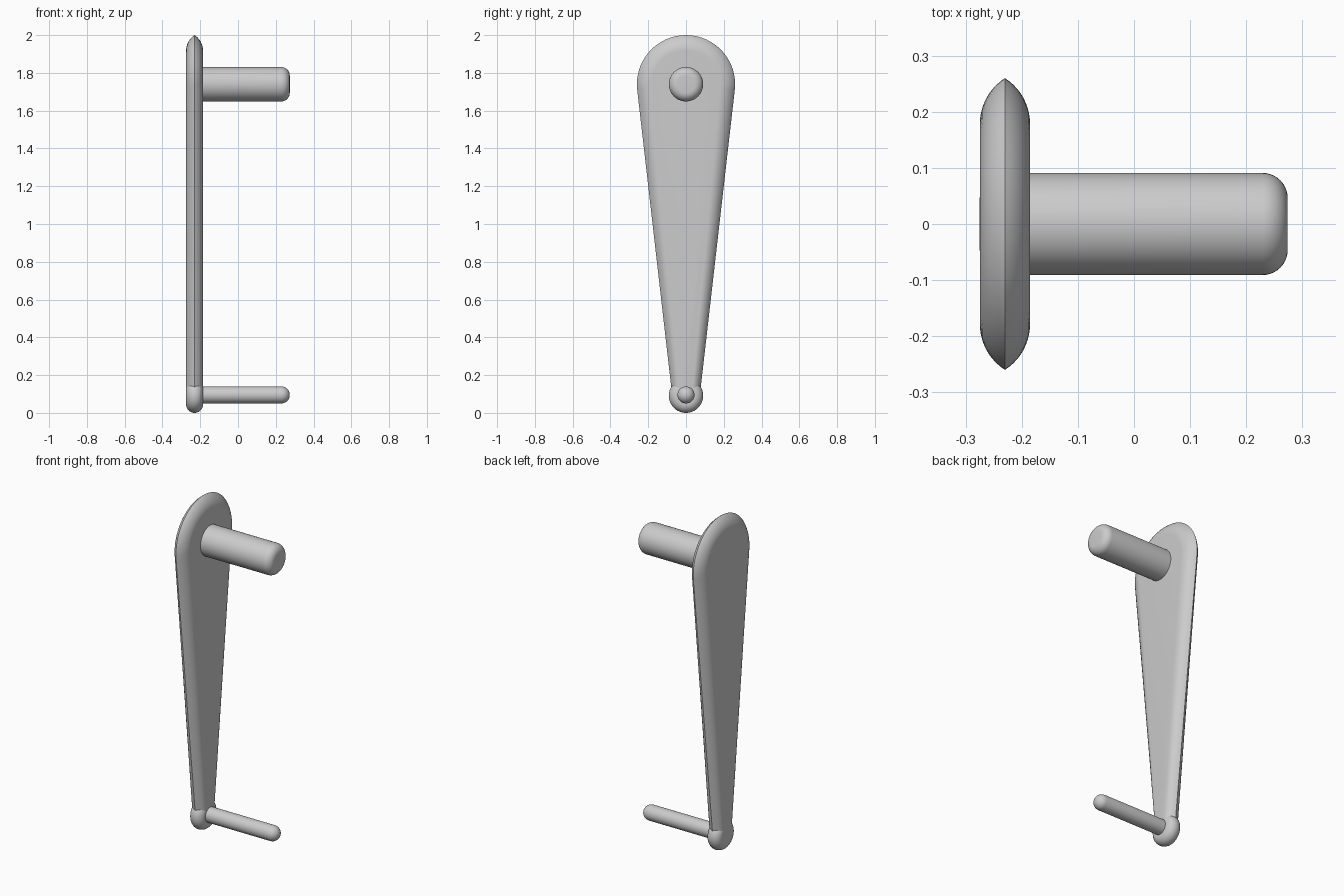
import bpy, bmesh
from math import sin, cos, pi, asin

if "Cube" in bpy.data.objects:
    bpy.data.objects.remove(bpy.data.objects["Cube"])

grey = bpy.data.materials.new("plain grey")
grey.diffuse_color = (0.6, 0.6, 0.6, 1)
grey.use_nodes = True
grey.node_tree.nodes["Principled BSDF"].inputs["Base Color"].default_value = grey.diffuse_color

PLATE_X = -0.23


def loft(name, rings):
    """Skin a list of closed rings, closing both ends."""
    bm = bmesh.new()
    vr = [[bm.verts.new(p) for p in ring] for ring in rings]
    n = len(vr[0])
    for a, b in zip(vr, vr[1:]):
        for i in range(n):
            j = (i + 1) % n
            bm.faces.new((a[i], a[j], b[j], b[i]))
    bm.faces.new(vr[0][::-1])
    bm.faces.new(vr[-1])
    bmesh.ops.recalc_face_normals(bm, faces=bm.faces)
    me = bpy.data.meshes.new(name)
    bm.to_mesh(me)
    bm.free()
    ob = bpy.data.objects.new(name, me)
    bpy.context.collection.objects.link(ob)
    me.materials.append(grey)
    bpy.ops.object.select_all(action='DESELECT')
    ob.select_set(True)
    bpy.context.view_layer.objects.active = ob
    bpy.ops.object.shade_smooth_by_angle(angle=pi / 6)
    return ob


def lathe(name, profile, z, n=48):
    """Turn (x, radius) points around an axis along x at height z."""
    return loft(name, [[(x, r * cos(2 * pi * i / n), z + r * sin(2 * pi * i / n))
                        for i in range(n)] for x, r in profile])


def rounded_end(x_end, radius, fillet, steps=10):
    """Profile points of a rounded rim ending at x_end."""
    return [(x_end - fillet + fillet * sin(t), radius - fillet + fillet * cos(t))
            for t in (pi / 2 * i / steps for i in range(steps + 1))]


# tapered arm: teardrop outline with a curved bevel to a sharp rim
def teardrop(x, r_top, r_low, z_top=1.74, z_low=0.095, n=32):
    a = asin((r_top - r_low) / (z_top - z_low))
    pts = []
    for r, z, t0, t1 in ((r_top, z_top, -a, pi + a), (r_low, z_low, pi + a, 2 * pi - a)):
        for i in range(n + 1):
            t = t0 + (t1 - t0) * i / n
            pts.append((x, r * cos(t), z + r * sin(t)))
    return pts


half, depth, rad, steps = 0.0448, 0.082, 0.0975, 10
tip = asin(depth / rad)
side = []
for i in range(steps + 1):
    t = tip * i / steps            # 0 at the flat, tip at the rim
    f = 1 - rad * sin(t) / depth   # inset fraction
    side.append((half - rad * (1 - cos(t)), f))
side[-1] = (0.0, 0.0)
section = side + [(-x, f) for x, f in side[-2::-1]]
loft("arm", [teardrop(PLATE_X + x, 0.26 - depth * f, 0.073 - 0.045 * f)
             for x, f in section])

# rounded boss at the lower end of the arm
rim = rounded_end(0.045, 0.091, 0.045)
boss = [(PLATE_X - x, r) for x, r in rim[::-1]] + [(PLATE_X + x, r) for x, r in rim[1:]]
lathe("lower_boss", boss, 0.091)

# thick upper handle and thin lower pin
lathe("upper_handle", [(PLATE_X, 0.091)] + rounded_end(0.274, 0.091, 0.045), 1.74)
lathe("lower_pin", [(PLATE_X, 0.045)] + rounded_end(0.274, 0.045, 0.0445), 0.095)
